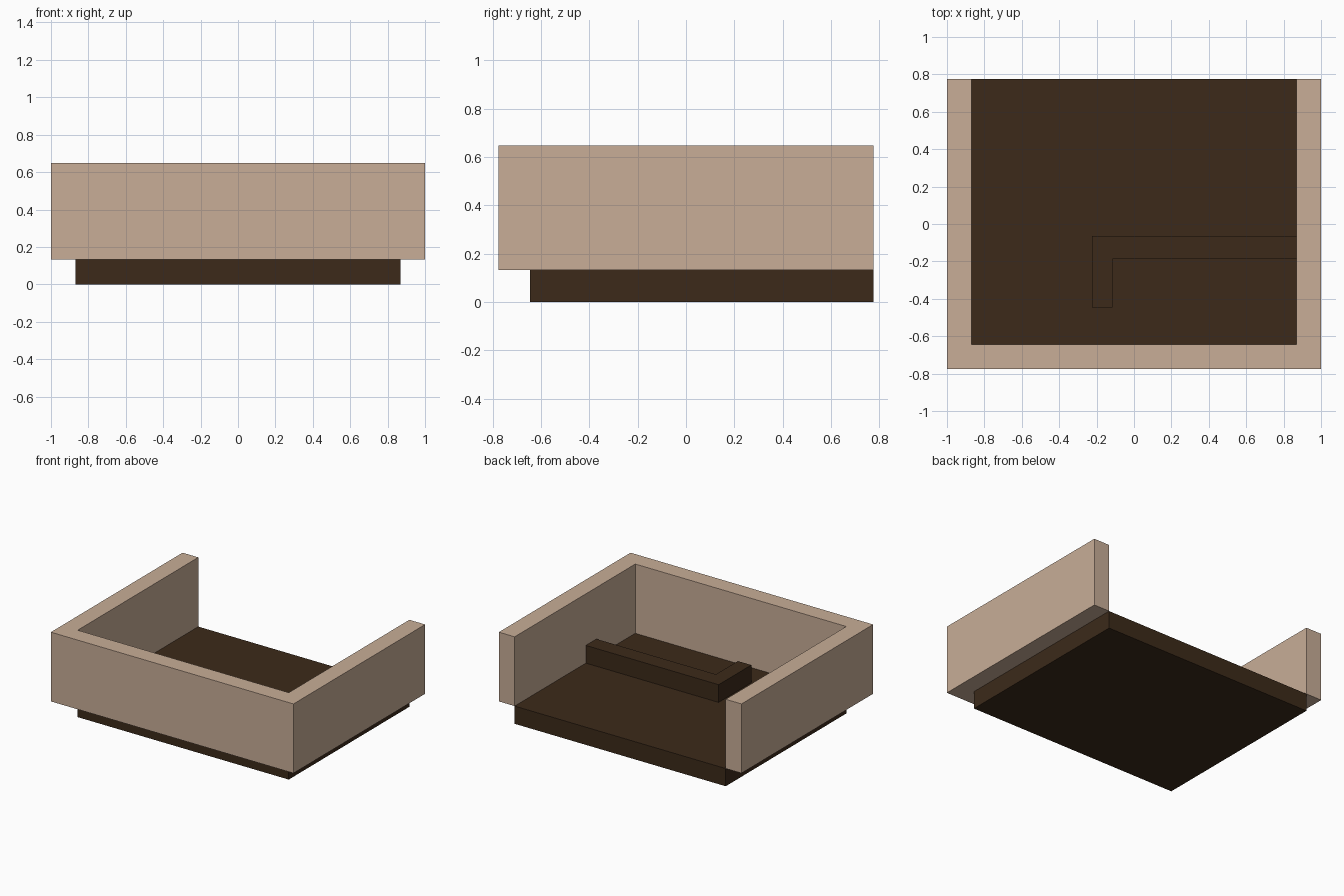
import bpy, bmesh

if "Cube" in bpy.data.objects:
    bpy.data.objects.remove(bpy.data.objects["Cube"])


def material(name, rgb):
    m = bpy.data.materials.new(name)
    m.diffuse_color = (*rgb, 1)
    m.use_nodes = True
    m.node_tree.nodes["Principled BSDF"].inputs["Base Color"].default_value = m.diffuse_color
    return m


def prism(name, outline, z0, z1, mat):
    """Extrude a counter-clockwise xy outline from z0 to z1."""
    bm = bmesh.new()
    base = bm.faces.new([bm.verts.new((x, y, z0)) for x, y in outline])
    out = bmesh.ops.extrude_face_region(bm, geom=[base], use_keep_orig=True)
    top = [g for g in out["geom"] if isinstance(g, bmesh.types.BMVert)]
    bmesh.ops.translate(bm, vec=(0, 0, z1 - z0), verts=top)
    bmesh.ops.recalc_face_normals(bm, faces=bm.faces[:])
    mesh = bpy.data.meshes.new(name)
    bm.to_mesh(mesh)
    bm.free()
    mesh.materials.append(mat)
    obj = bpy.data.objects.new(name, mesh)
    bpy.context.collection.objects.link(obj)
    return obj


tan = material("tan", (0.58, 0.42, 0.31))
brown = material("dark_brown", (0.045, 0.023, 0.010))

X, Y = 1.0, 0.775        # outer half sizes
IX, IY = 0.87, -0.645    # inner wall faces
FLOOR, TOP = 0.132, 0.648

# Floor slab, flush with the open back
prism("floor", [(-IX, IY), (IX, IY), (IX, Y), (-IX, Y)], 0, FLOOR, brown)

# U-shaped wall overhanging the floor on three sides
prism("wall", [(-X, -Y), (X, -Y), (X, Y), (IX, Y), (IX, IY),
               (-IX, IY), (-IX, Y), (-X, Y)], FLOOR, TOP, tan)

# L-shaped low counter running to the right wall
prism("counter", [(-0.225, -0.447), (-0.115, -0.447), (-0.115, -0.188),
                  (IX, -0.188), (IX, -0.063), (-0.225, -0.063)],
      FLOOR, FLOOR + 0.132, brown)
